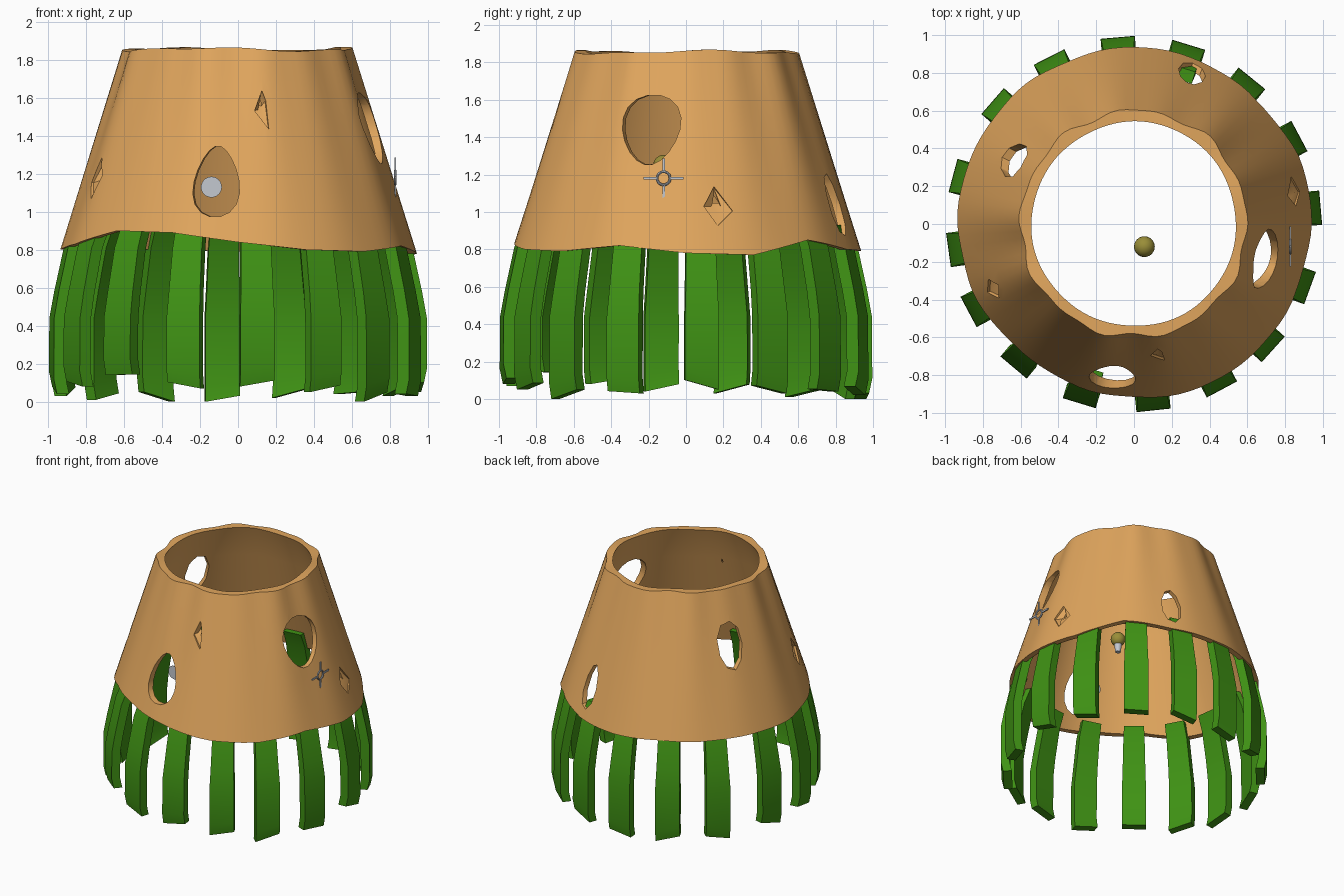
import bpy, bmesh, math, random
from mathutils import Vector, Matrix

if "Cube" in bpy.data.objects:
    bpy.data.objects.remove(bpy.data.objects["Cube"])
random.seed(4)


def mat(name, col):
    m = bpy.data.materials.new(name)
    m.diffuse_color = (*col, 1)
    m.use_nodes = True
    m.node_tree.nodes["Principled BSDF"].inputs["Base Color"].default_value = m.diffuse_color
    return m


TAN = mat("tan hide", (0.75, 0.38, 0.11))
GREEN = mat("leaf green", (0.05, 0.29, 0.007))
OLIVE = mat("olive", (0.32, 0.27, 0.04))
GREY = mat("grey metal", (0.55, 0.58, 0.63))


def finish(bm, name, m, smooth=True):
    bmesh.ops.recalc_face_normals(bm, faces=bm.faces)
    me = bpy.data.meshes.new(name)
    bm.to_mesh(me)
    bm.free()
    ob = bpy.data.objects.new(name, me)
    bpy.context.collection.objects.link(ob)
    if m:
        me.materials.append(m)
    if smooth:
        shade(ob)
    return ob


def activate(ob):
    bpy.ops.object.select_all(action='DESELECT')
    ob.select_set(True)
    bpy.context.view_layer.objects.active = ob


def shade(ob):
    activate(ob)
    bpy.ops.object.shade_smooth_by_angle(angle=math.radians(35))


def wall_radius(z):
    return 0.93 - 0.33 * (z - 0.81) / 1.04


# hide wall: closed ring profile with an uneven hem and soft pleats
HEM = [.78, .77, .85, .80, .79, .80, .80, .80, .80, .83, .90, .89, .84, .80, .79, .82]
N, ROWS, THICK = 96, 8, 0.045
bm = bmesh.new()
rings = []
for i in range(N):
    a = 2 * math.pi * i / N
    k, f = divmod(i * 16 / N, 1)
    hem = HEM[int(k)] * (1 - f) + HEM[(int(k) + 1) % 16] * f
    top = 1.855 + 0.008 * math.sin(3 * a + 1) + 0.005 * math.sin(7 * a)
    pleat = 0.006 * math.sin(9 * a) + 0.005 * math.sin(14 * a + 2)
    ring = []
    for t in range(ROWS + 1):
        z = hem + (top - hem) * t / ROWS
        ring.append((wall_radius(z) + pleat * (0.5 + t / ROWS), z))
    ring += [(wall_radius(z) - THICK - 0.012 * (z > 1.8), z) for r, z in reversed(ring)]
    rings.append([bm.verts.new((r * math.cos(a), r * math.sin(a), z)) for r, z in ring])
for i in range(N):
    p, q = rings[i], rings[(i + 1) % N]
    for j in range(len(p)):
        k = (j + 1) % len(p)
        bm.faces.new((p[j], q[j], q[k], p[k]))
wall = finish(bm, "hide_wall", TAN, False)


# torn holes and shallow tears cut into the wall
def cutter(deg, z, outline, through):
    a = math.radians(deg)
    rad = Vector((math.cos(a), math.sin(a), 0))
    tan = Vector((-math.sin(a), math.cos(a), 0))
    r = wall_radius(z)
    bm = bmesh.new()
    loops = []
    ends = ((r + .15, 1), (r - .22, .97)) if through else ((r + .08, 1.0), (r - .012, 0.85), (r - .032, .3))
    for d, s in ends:
        loops.append([bm.verts.new(rad * (d - (0 if through else v * .317)) + tan * u * s
                                   + Vector((0, 0, z + v * s))) for u, v in outline])
    for p, q in zip(loops, loops[1:]):
        for j in range(len(p)):
            k = (j + 1) % len(p)
            bm.faces.new((p[j], p[k], q[k], q[j]))
    bm.faces.new(loops[0])
    bm.faces.new(loops[-1])
    return finish(bm, "hole_cutter", None, False)


def egg(w, h, taper, n=18):
    # oval that narrows toward the top (positive taper) or the bottom
    return [(w * math.cos(t) * (1 - taper * math.sin(t)), h * math.sin(t))
            for t in (2 * math.pi * i / n for i in range(n))]


HOLES = [
    (-98, 1.16, egg(.12, .19, .3), True),      # front
    (-15, 1.44, egg(.16, .19, -.2), True),     # right
    (152, 1.45, egg(.10, .18, -.1, 9), True),  # left back
    (69, 1.04, egg(.075, .17, .15, 9), True),   # back
    (-80, 1.54, [(-.04, -.01), (.04, -.12), (.03, .05), (.01, .11)], False),
    (11, 1.03, [(-.08, 0), (0, -.12), (.10, -.03), (-.01, .12)], False),
    (205, 1.17, [(-.07, -.02), (0, -.12), (.06, .02), (-.01, .13)], False),
]
for h in HOLES:
    c = cutter(*h)
    mod = wall.modifiers.new("cut", 'BOOLEAN')
    mod.object, mod.operation, mod.solver = c, 'DIFFERENCE', 'EXACT'
    activate(wall)
    bpy.ops.object.modifier_apply(modifier=mod.name)
    bpy.data.objects.remove(c)
shade(wall)

# hanging green strips
STRIPS = [(95, 0), (73, .02), (51, .04), (28, .03), (5, .05), (-20, .03), (-42, .0), (-62, .05),
          (-84, .08), (-107, .07), (-130, .14), (-152, .08), (-172, .04), (165, .03), (139, .01), (117, .0)]
for n, (deg, low) in enumerate(STRIPS):
    bm = bmesh.new()
    prof = [(.865, .93), (.915, .81), (.965, .58), (.99, .44), (.992, low + .08), (.975, low)]
    skew = random.uniform(-.03, .03)
    sections = []
    for j, (r, z) in enumerate(prof):
        w = .075 + .016 * min(j, 3) / 3
        dz = abs(skew) if z < .3 else 0
        sk = skew if z < .3 else 0
        sections.append([bm.verts.new((x, y, z + dz + sk * y / w))
                         for x, y in ((r, -w), (r, w), (r - .065, w), (r - .065, -w))])
    for p, q in zip(sections, sections[1:]):
        for j in range(4):
            k = (j + 1) % 4
            bm.faces.new((p[j], p[k], q[k], q[j]))
    bm.faces.new(sections[0])
    bm.faces.new(sections[-1])
    bm.transform(Matrix.Rotation(math.radians(deg), 4, 'Z'))
    finish(bm, f"green_strip_{n + 1}", GREEN)


def ball(name, loc, r, m):
    bm = bmesh.new()
    bmesh.ops.create_uvsphere(bm, u_segments=24, v_segments=12, radius=r,
                              matrix=Matrix.Translation(loc))
    return finish(bm, name, m)


# small bulb with a grey socket, and a grey bead behind the front hole
ball("bulb", (.055, -.12, 1.25), .055, OLIVE)
bm = bmesh.new()
bmesh.ops.create_cone(bm, cap_ends=True, segments=16, radius1=.02, radius2=.03, depth=.07,
                      matrix=Matrix.Translation((.055, -.12, 1.175)))
finish(bm, "bulb_socket", GREY)
bm = bmesh.new()
bmesh.ops.create_circle(bm, cap_ends=True, segments=24, radius=.055,
                        matrix=Matrix.Translation((-.14, -.62, 1.13)) @ Matrix.Rotation(math.pi / 2, 4, 'X'))
finish(bm, "grey_disc", GREY)

# thin cross-shaped ornament on the right side
C = Vector((.828, -.12, 1.18))
bpy.ops.mesh.primitive_torus_add(location=C, rotation=(0, math.pi / 2, 0), major_radius=.035,
                                 minor_radius=.007, major_segments=24, minor_segments=8)
ring = bpy.context.object
ring.name = "ornament_ring"
ring.data.materials.append(GREY)
shade(ring)
bm = bmesh.new()
for i in range(4):
    rot = Matrix.Rotation(i * math.pi / 2, 4, 'X')
    bmesh.ops.create_cube(bm, size=1, matrix=Matrix.Translation(C) @ rot
                          @ Matrix.Translation((0, 0, .069)) @ Matrix.Diagonal((.008, .013, .074, 1)))
finish(bm, "ornament_arms", GREY)
